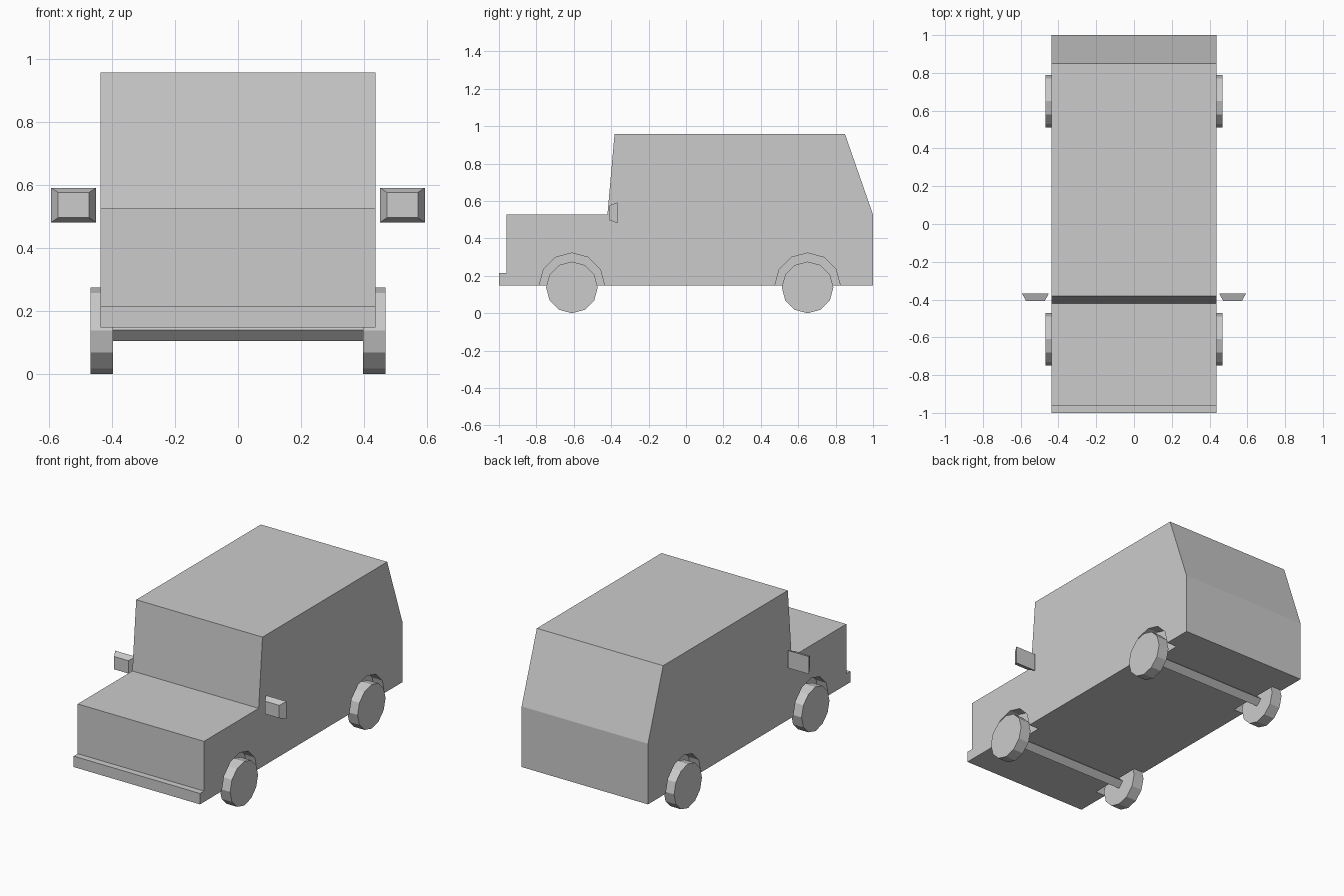
import bpy, bmesh, math
from mathutils import Vector

if "Cube" in bpy.data.objects:
    bpy.data.objects.remove(bpy.data.objects["Cube"])


def make_object(name, bm):
    bmesh.ops.recalc_face_normals(bm, faces=bm.faces[:])
    mesh = bpy.data.meshes.new(name)
    bm.to_mesh(mesh)
    bm.free()
    obj = bpy.data.objects.new(name, mesh)
    bpy.context.collection.objects.link(obj)
    return obj


def extrude_profile(name, points, x0, x1):
    """Extrude a (y, z) outline along x."""
    bm = bmesh.new()
    face = bm.faces.new([bm.verts.new((x0, y, z)) for y, z in points])
    ext = bmesh.ops.extrude_face_region(bm, geom=[face])["geom"]
    verts = [v for v in ext if isinstance(v, bmesh.types.BMVert)]
    bmesh.ops.translate(bm, verts=verts, vec=Vector((x1 - x0, 0, 0)))
    return make_object(name, bm)


def ring(y, z, r, sides):
    """Regular polygon with a corner at the top."""
    return [(y + r * math.sin(2 * math.pi * i / sides),
             z + r * math.cos(2 * math.pi * i / sides)) for i in range(sides)]


WHEEL_Y = {"front": -0.61, "rear": 0.65}
SIDES = {"right": 1, "left": -1}

# Body shell with bumper step, bonnet, windscreen, roof and sloped tail
body = extrude_profile("body", [
    (-1.0, 0.148), (-1.0, 0.216), (-0.96, 0.216), (-0.96, 0.527),
    (-0.42, 0.527), (-0.382, 0.958), (0.85, 0.958), (1.0, 0.527),
    (1.0, 0.148)], -0.437, 0.437)

# Wheel arches cut into both flanks
for end, y in WHEEL_Y.items():
    for side, s in SIDES.items():
        cutter = extrude_profile("arch_cutter", ring(y, 0.147, 0.175, 12),
                                 s * 0.367, s * 0.6)
        cutter.hide_render = True
        mod = body.modifiers.new("arch", 'BOOLEAN')
        mod.operation = 'DIFFERENCE'
        mod.solver = 'EXACT'
        mod.object = cutter
        bpy.context.view_layer.objects.active = body
        bpy.ops.object.modifier_apply(modifier=mod.name)
        bpy.data.objects.remove(cutter)

# Wheels and axles
for end, y in WHEEL_Y.items():
    for side, s in SIDES.items():
        extrude_profile(f"{end}_{side}_wheel", ring(y, 0.138, 0.138, 12),
                        s * 0.397, s * 0.469)
    extrude_profile(f"{end}_axle", ring(y, 0.14, 0.035, 4), -0.4, 0.4)

# Door mirrors: tapered boxes, wider at the back
for side, s in SIDES.items():
    bm = bmesh.new()
    bmesh.ops.create_cube(bm, size=1)
    for v in bm.verts:
        front = v.co.y < 0
        half_x, half_z = (0.049, 0.04) if front else (0.0715, 0.055)
        v.co = Vector((s * 0.522 + math.copysign(half_x, v.co.x),
                       -0.408 if front else -0.367,
                       0.537 + math.copysign(half_z, v.co.z)))
    make_object(f"{side}_mirror", bm)
